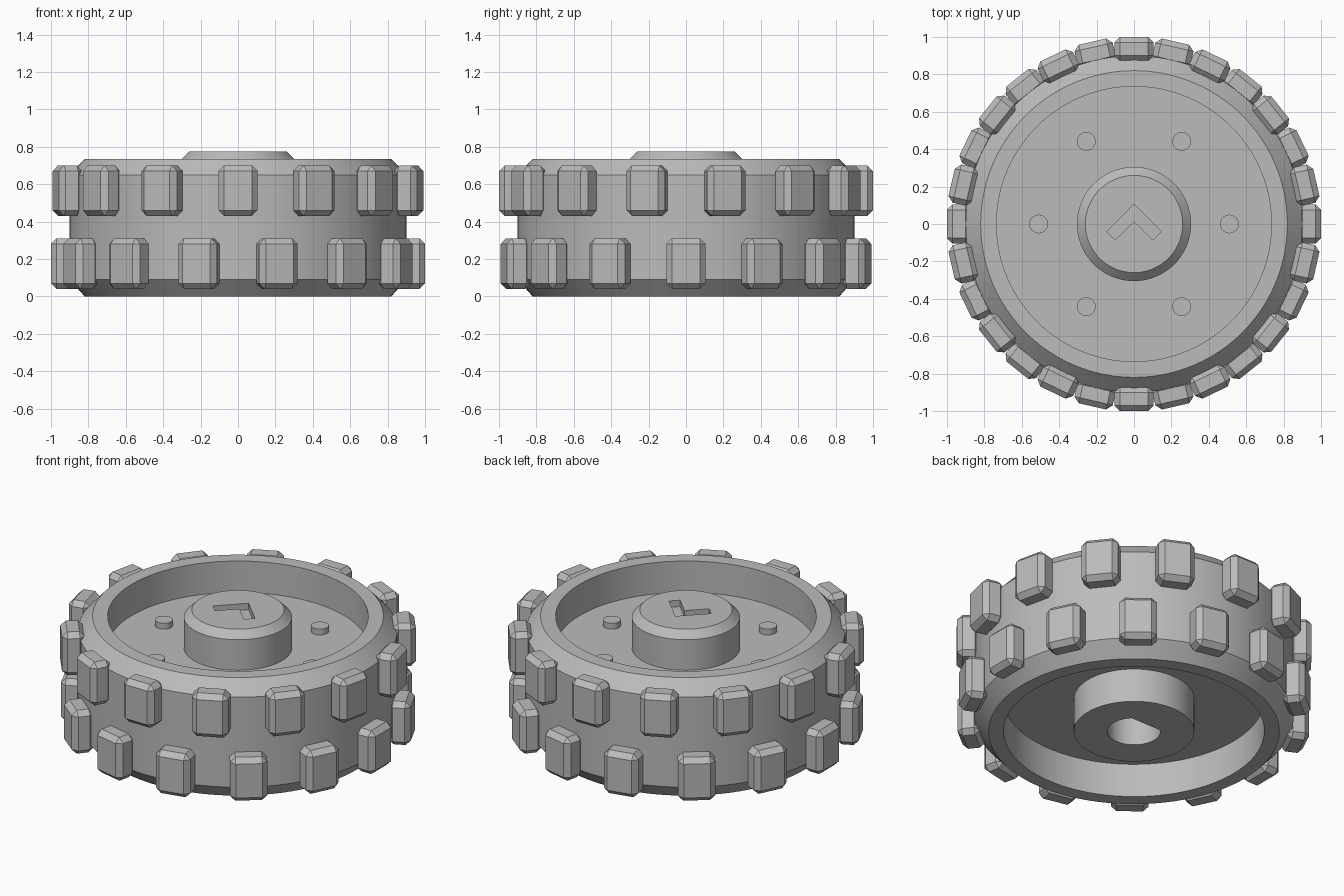
import bpy, bmesh, math
from mathutils import Matrix, Vector

cube = bpy.data.objects.get("Cube")
if cube:
    bpy.data.objects.remove(cube, do_unlink=True)

grey = bpy.data.materials.new("Plain grey")
grey.use_nodes = True
grey.diffuse_color = (0.5, 0.5, 0.5, 1)
grey.node_tree.nodes["Principled BSDF"].inputs["Base Color"].default_value = (0.5, 0.5, 0.5, 1)


def finish(bm, name):
    bmesh.ops.recalc_face_normals(bm, faces=bm.faces)
    mesh = bpy.data.meshes.new(name)
    bm.to_mesh(mesh)
    bm.free()
    mesh.materials.append(grey)
    obj = bpy.data.objects.new(name, mesh)
    bpy.context.collection.objects.link(obj)
    return obj


def activate(obj):
    bpy.ops.object.select_all(action="DESELECT")
    obj.select_set(True)
    bpy.context.view_layer.objects.active = obj


def lathe(name, profile, sides):
    """Closed solid from (radius, height) points, flat caps at both ends."""
    bm = bmesh.new()
    rings = [[bm.verts.new((r * math.cos(2 * math.pi * i / sides),
                            r * math.sin(2 * math.pi * i / sides), z))
              for i in range(sides)] for r, z in profile]
    for low, high in zip(rings, rings[1:]):
        for i in range(sides):
            j = (i + 1) % sides
            bm.faces.new((low[i], low[j], high[j], high[i]))
    bm.faces.new(rings[0])
    bm.faces.new(rings[-1])
    return finish(bm, name)


def prism(name, outline, bottom, top):
    bm = bmesh.new()
    face = bm.faces.new([bm.verts.new((x, y, bottom)) for x, y in outline])
    made = bmesh.ops.extrude_face_region(bm, geom=[face])["geom"]
    bmesh.ops.translate(bm, vec=(0, 0, top - bottom),
                        verts=[v for v in made if isinstance(v, bmesh.types.BMVert)])
    return finish(bm, name)


def cut(target, cutter):
    cutter.hide_render = True
    mod = target.modifiers.new("Cut", "BOOLEAN")
    mod.operation = "DIFFERENCE"
    mod.solver = "EXACT"
    mod.object = cutter
    activate(target)
    bpy.ops.object.modifier_apply(modifier=mod.name)
    bpy.data.objects.remove(cutter, do_unlink=True)


# Wheel body: lower hub, lower recess, rim, upper recess, upper hub
body = lathe("wheel_body", [
    (0.34, 0), (0.34, 0.21), (0.735, 0.21), (0.735, 0),
    (0.82, 0), (0.90, 0.09), (0.90, 0.65), (0.82, 0.735),
    (0.735, 0.735), (0.735, 0.54), (0.305, 0.54), (0.305, 0.73), (0.26, 0.775)], 96)

# D-shaped axle socket in the underside
flat = math.pi / 4
socket = [(0.15 * math.cos(a), 0.15 * math.sin(a))
          for a in (3 * flat + 6 * flat * i / 36 for i in range(37))]
cut(body, prism("axle_socket_cutter", socket, -0.1, 0.45))

# Direction arrow engraved in the hub top
half = [(0.145, -0.04), (0.10, -0.085)]
arrow = [(0, 0.105)] + half + [(0, 0.015)] + [(-x, y) for x, y in reversed(half)]
cut(body, prism("arrow_cutter", arrow, 0.735, 0.9))
activate(body)
bpy.ops.object.shade_smooth_by_angle(angle=math.radians(25))

# Six small pegs on the web
for i in range(6):
    peg = lathe(f"web_peg_{i + 1}", [(0.05, 0.50), (0.05, 0.577)], 32)
    a = i * math.pi / 3
    peg.location = (0.51 * math.cos(a), 0.51 * math.sin(a), 0)
    activate(peg)
    bpy.ops.object.shade_smooth_by_angle(angle=math.radians(25))

# Two staggered rows of chamfered tread lugs
LUGS = 14
LUG_SIZE = Vector((0.13, 0.21, 0.27))
for name, height, start in (("lower_tread_lug", 0.175, 0), ("upper_tread_lug", 0.565, 0.5)):
    for i in range(LUGS):
        bm = bmesh.new()
        bmesh.ops.create_cube(bm, size=1, matrix=Matrix.Diagonal(LUG_SIZE).to_4x4())
        bmesh.ops.bevel(bm, geom=bm.edges[:], offset=0.03, segments=1, affect="EDGES")
        a = 2 * math.pi * (i + start) / LUGS
        bm.transform(Matrix.Rotation(a, 4, "Z") @ Matrix.Translation((0.935, 0, height)))
        finish(bm, f"{name}_{i + 1}")
